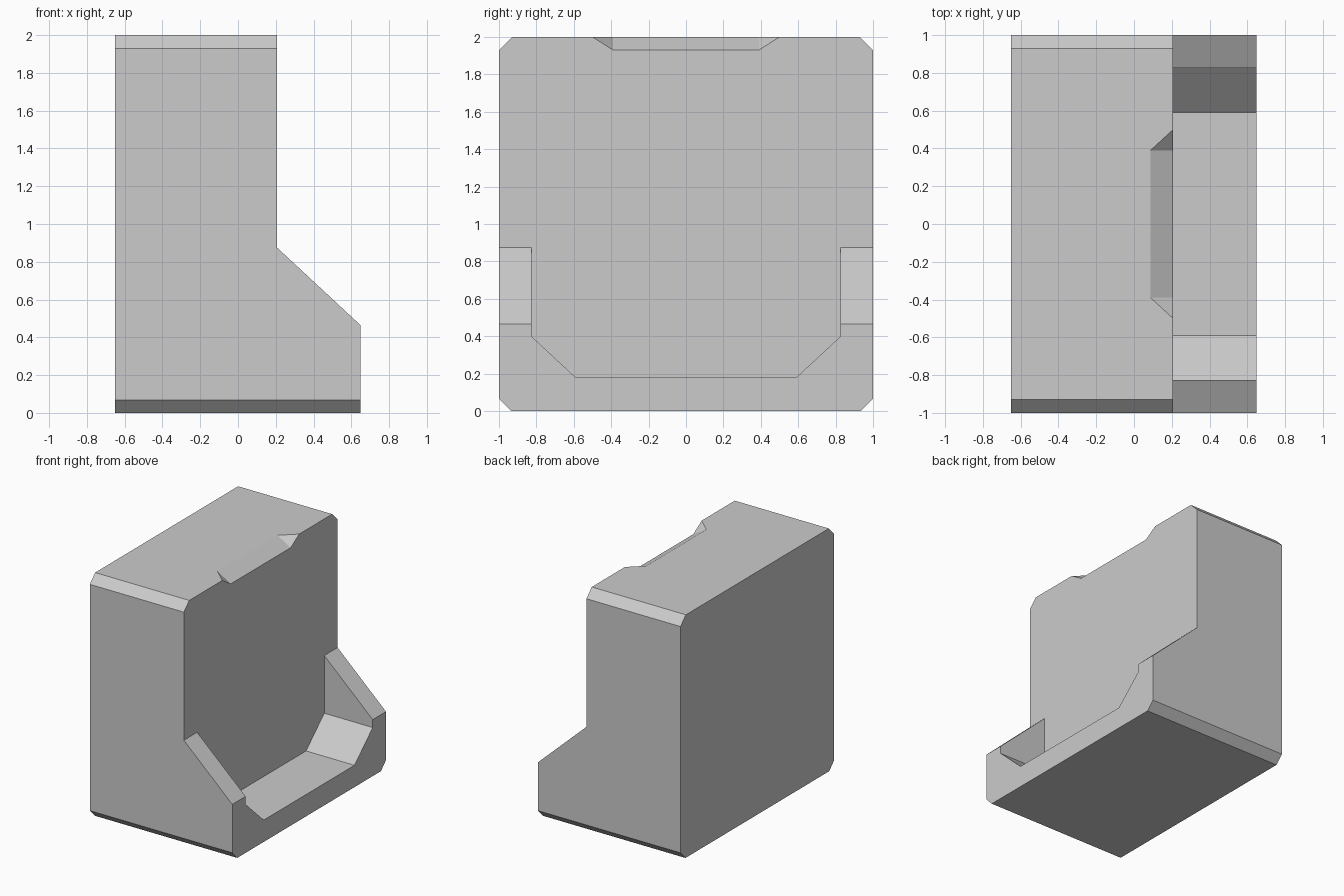
import bpy
import bmesh

if "Cube" in bpy.data.objects:
    bpy.data.objects.remove(bpy.data.objects["Cube"])


def hull(name, points):
    """Convex solid around a few points."""
    mesh = bpy.data.meshes.new(name)
    bm = bmesh.new()
    for p in points:
        bm.verts.new(p)
    bmesh.ops.convex_hull(bm, input=bm.verts[:])
    bmesh.ops.dissolve_limit(bm, angle_limit=0.001, verts=bm.verts[:], edges=bm.edges[:])
    bmesh.ops.recalc_face_normals(bm, faces=bm.faces[:])
    bm.to_mesh(mesh)
    bm.free()
    obj = bpy.data.objects.new(name, mesh)
    bpy.context.collection.objects.link(obj)
    return obj


def prism_x(name, half_profile, x0, x1):
    """Mirror a half profile of (y, z) points and extrude it along x."""
    return hull(name, [(x, s * y, z) for x in (x0, x1) for y, z in half_profile for s in (-1, 1)])


def prism_y(name, profile, y):
    """Extrude a profile of (x, z) points along y."""
    return hull(name, [(x, s * y, z) for x, z in profile for s in (-1, 1)])


def cut(target, cutter):
    mod = target.modifiers.new("cut", 'BOOLEAN')
    mod.operation = 'DIFFERENCE'
    mod.solver = 'EXACT'
    mod.object = cutter
    bpy.context.view_layer.objects.active = target
    bpy.ops.object.modifier_apply(modifier=mod.name)
    bpy.data.objects.remove(cutter, do_unlink=True)


FRONT, WALL = 0.648, 0.207

# Chamfered block
body = prism_x("bin_body", [(0.935, 0), (1, 0.067), (1, 1.93), (0.93, 2)], -0.65, FRONT)

# Space above the sloping side cheeks
slope = (0.465 - 0.875) / (FRONT - WALL)
cut(body, prism_y("cheek_cutter",
                  [(WALL, 0.875), (0.9, 0.875 + slope * (0.9 - WALL)), (0.9, 2.3), (WALL, 2.3)], 1.2))

# Open tray between the cheeks
cut(body, prism_x("tray_cutter", [(0.59, 0.18), (0.827, 0.4), (0.827, 1.2)], WALL, 0.9))

# Bevelled notch in the top edge
x, y, z = WALL - 0.12 * 2, 0.39, 2.07
notch = [(x, y, z), (x + 0.36, y + 0.33, z), (x + 0.36, y, z - 0.21)]
cut(body, hull("notch_cutter", [(a, s * b, c) for a, b, c in notch for s in (-1, 1)]))
